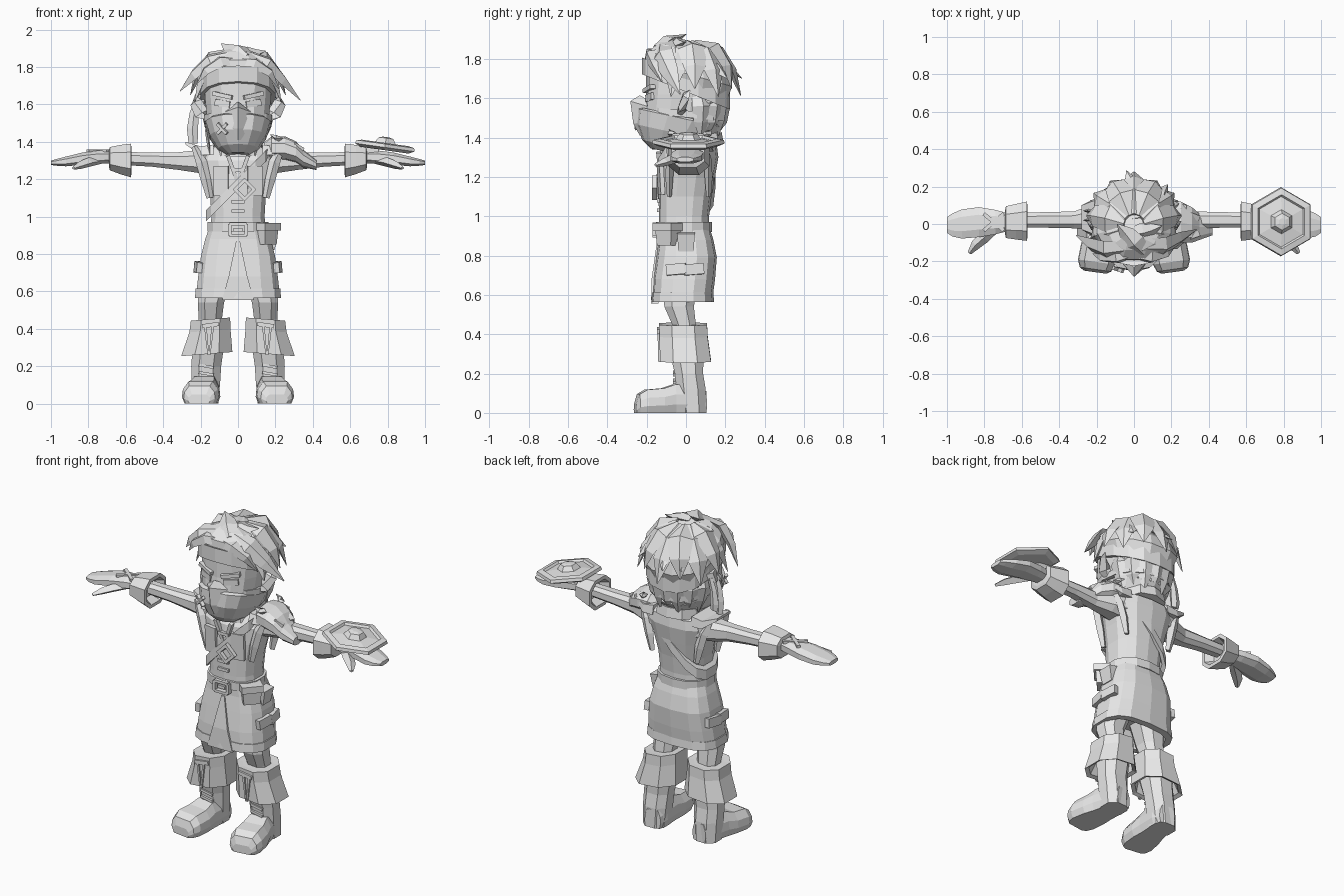
import bpy, bmesh, math
from mathutils import Vector

grey = bpy.data.materials.new("plain grey")
grey.diffuse_color = (0.8, 0.8, 0.8, 1)


def make(name, verts, faces, loc=(0, 0, 0), rot=(0, 0, 0)):
    me = bpy.data.meshes.new(name)
    me.from_pydata([tuple(v) for v in verts], [], faces)
    bm = bmesh.new()
    bm.from_mesh(me)
    bmesh.ops.recalc_face_normals(bm, faces=bm.faces)
    bm.to_mesh(me)
    bm.free()
    me.materials.append(grey)
    ob = bpy.data.objects.new(name, me)
    bpy.context.collection.objects.link(ob)
    ob.location = loc
    ob.rotation_euler = [math.radians(a) for a in rot]
    return ob


def loft(name, rings, closed=False, **kw):
    n, m = len(rings[0]), len(rings)
    faces = [(i * n + j, i * n + (j + 1) % n, (i + 1) % m * n + (j + 1) % n, (i + 1) % m * n + j)
             for i in range(m if closed else m - 1) for j in range(n)]
    if not closed:
        faces += [tuple(range(n)), tuple(range((m - 1) * n, m * n))]
    return make(name, [v for r in rings for v in r], faces, **kw)


def oval(n, rx, ry, power=1.0, phase=None):
    """Rounded cross-section; without a phase its flats touch rx and ry."""
    k = 1 if phase is not None else 1 / math.cos(math.pi / n) ** power
    phase = math.pi / n if phase is None else phase
    bend = lambda c: k * math.copysign(abs(c) ** power, c)
    return [(rx * bend(math.cos(a)), ry * bend(math.sin(a)))
            for a in (phase + 2 * math.pi * i / n for i in range(n))]


def tube_z(name, spec, n=12, power=0.85, tx=0, ty=0, phase=None, **kw):
    """Upright form: rows of z, cx, cy, rx, ry; tx and ty tilt each ring."""
    return loft(name, [[(cx + a, cy + b, z + tx * a + ty * b) for a, b in oval(n, rx, ry, power, phase)]
                       for z, cx, cy, rx, ry in spec], **kw)


def tube_x(name, spec, n=8, **kw):
    """Sideways form: rows of x, cy, cz, ry, rz."""
    return loft(name, [[(x, cy + a, cz + b) for a, b in oval(n, ry, rz, 0.8)]
                       for x, cy, cz, ry, rz in spec], **kw)


def band(name, z, h, rx, ry, cx=0, cy=0, t=0.02, flare=0, n=14, **kw):
    return tube_z(name, [(z - h / 2, cx, cy, rx + flare, ry + flare), (z + h / 2, cx, cy, rx, ry),
                         (z + h / 2, cx, cy, rx - t, ry - t), (z - h / 2, cx, cy, rx - t, ry - t)],
                  n, closed=True, **kw)


def box(name, loc, size, rot=(0, 0, 0), taper=1.0):
    x, y, z = [d / 2 for d in size]
    rings = [[(-x * k, -y * k, h), (x * k, -y * k, h), (x * k, y * k, h), (-x * k, y * k, h)]
             for h, k in ((-z, taper), (z, 1))]
    return loft(name, rings, loc=loc, rot=rot)


def lock(name, pts, width, thick, centre=(0, 0.02, 1.65), shape=(0.75, 1, 0.75, 0.04)):
    """Flat strand along four points, lying against the given centre."""
    pts = [Vector(p) for p in pts]
    rings = []
    for i, p in enumerate(pts):
        d = (pts[min(i + 1, 3)] - pts[max(i - 1, 0)]).normalized()
        side = d.cross(p - Vector(centre)).normalized()
        up, k = side.cross(d), shape[i]
        rings.append([p + side * width * k, p + up * thick * k, p - side * width * k, p - up * thick * k])
    return loft(name, rings)


# Head, face and mask
tube_z("neck", [(1.26, 0, .02, .07, .07), (1.42, 0, .01, .07, .07)], 8)
tube_z("head", [(1.34, 0, -.10, .06, .07), (1.38, 0, -.08, .105, .12), (1.45, 0, -.05, .145, .17),
                (1.53, 0, -.03, .165, .18), (1.62, 0, -.02, .175, .18), (1.72, 0, 0, .18, .20),
                (1.80, 0, .01, .165, .185), (1.86, 0, .02, .10, .12)], 14)
tube_z("face_mask", [(1.33, 0, -.11, .06, .07), (1.36, 0, -.095, .105, .125), (1.425, 0, -.06, .15, .19),
                     (1.50, 0, -.03, .173, .215), (1.51, 0, -.03, .16, .195)], 14, ty=-.22)
loft("mask_nose", [[(-.08, -.20, 1.41), (.08, -.20, 1.41), (0, -.235, 1.41)],
                   [(-.085, -.21, 1.48), (.085, -.21, 1.48), (0, -.268, 1.47)],
                   [(-.07, -.20, 1.56), (.07, -.20, 1.56), (0, -.283, 1.585)],
                   [(-.03, -.19, 1.59), (.03, -.19, 1.59), (0, -.235, 1.615)]])
for a in (45, -45):
    box("mask_patch", (-.085, -.243, 1.47), (.075, .02, .016), (8, a, -18))
for s in (-1, 1):
    box("eye", (s * .082, -.183, 1.605), (.085, .02, .035), (0, s * -8, s * 20))
    box("eyebrow", (s * .082, -.188, 1.648), (.11, .03, .022), (0, s * -12, s * 20))
    lock("ear", [(s * .165, -.02, 1.52), (s * .195, -.02, 1.55), (s * .225, .0, 1.61), (s * .225, .02, 1.64)],
         .04, .02, (0, 0, 1.2), (.7, 1, .9, .1))
band("headband", 1.675, .085, .20, .22, t=.03, ty=-.4)
band("mask_tie", 1.52, .035, .183, .20, t=.03, ty=-.1)
box("headband_knot", (-.21, .04, 1.62), (.04, .06, .06), (0, 20, 20))
for y, z in ((.02, 1.39), (.07, 1.43)):
    lock("headband_tail", [(-.215, y, 1.62), (-.235, y, 1.55), (-.243, y, 1.47), (-.24, y, z)], .03, .012,
         (-.22, 1, 1.5), (.6, .8, 1, .8))
lock("mask_knot_tail", [(-.13, -.02, 1.50), (-.165, -.05, 1.46), (-.16, -.07, 1.40), (-.15, -.09, 1.33)], .03, .012)
band("neck_scarf", 1.375, .06, .125, .145, cy=.03, t=.04, flare=.01, n=10, ty=.15)

# Hair
tube_z("hair_cap", [(1.65, 0, .02, .185, .19), (1.72, 0, .02, .21, .215), (1.78, 0, .015, .195, .205),
                    (1.84, 0, .01, .14, .15), (1.88, -.01, -.01, .06, .08)], 12, ty=-.28)
tube_z("back_hair", [(1.40, 0, .08, .08, .06), (1.47, 0, .07, .13, .10), (1.58, 0, .07, .17, .135),
                     (1.68, 0, .06, .18, .15)], 10)
for i in range(9):          # swept strands round the crown
    a = math.radians(-25 + 28.75 * i)
    c, s, k = math.cos(a), math.sin(a), .02 * (i % 2)
    lock("crown_strand", [(.05 * c, .05 * s, 1.875), (.14 * c, .02 + .15 * s, 1.835 + k),
                          (.215 * c, .03 + .205 * s, 1.74 + k), (.255 * c, .03 + (.25 - k) * s, 1.61 + 2 * k)],
         .075, .03)
for i in range(7):          # nape strands
    a = math.radians(15 + 25 * i)
    c, s, k = math.cos(a), math.sin(a), .04 * (i % 2)
    lock("nape_strand", [(.16 * c, .03 + .16 * s, 1.62), (.18 * c, .04 + .16 * s, 1.56),
                         (.165 * c, .04 + .15 * s, 1.48), (.14 * c, .04 + .13 * s, 1.39 + k)], .055, .025)
for pts, w in (
        ([(-.05, -.13, 1.86), (-.15, -.14, 1.835), (-.235, -.11, 1.76), (-.31, -.06, 1.67)], .06),
        ([(.06, -.12, 1.86), (.16, -.12, 1.82), (.24, -.08, 1.73), (.335, -.03, 1.62)], .06),
        ([(-.02, -.16, 1.83), (-.09, -.18, 1.83), (-.17, -.18, 1.78), (-.22, -.16, 1.71)], .04),
        ([(.0, -.16, 1.83), (.09, -.18, 1.82), (.17, -.16, 1.77), (.22, -.12, 1.68)], .04),
        ([(.05, -.15, 1.85), (0, -.10, 1.89), (-.04, -.05, 1.90), (-.09, .0, 1.925)], .06),
        ([(.0, -.05, 1.875), (.05, -.04, 1.88), (.09, -.03, 1.875), (.15, -.01, 1.885)], .05),
        ([(.04, .03, 1.86), (.03, .12, 1.83), (.0, .20, 1.77), (-.04, .285, 1.70)], .07),
        ([(-.06, .03, 1.85), (-.09, .11, 1.82), (-.10, .17, 1.77), (-.13, .23, 1.70)], .06),
        ([(.1, .03, 1.84), (.13, .10, 1.80), (.15, .16, 1.75), (.18, .21, 1.70)], .06)):
    lock("hair_tuft", pts, w, .03)

# Torso and vest
tube_z("torso", [(.92, 0, -.01, .15, .125), (1.0, 0, -.01, .142, .125), (1.1, 0, -.005, .148, .132),
                 (1.2, 0, .005, .168, .14), (1.3, 0, .02, .195, .142), (1.355, 0, .035, .175, .12),
                 (1.395, 0, .02, .09, .085)], 14, .75)
for s in (-1, 1):
    box("chest_pocket", (s * .09, -.128, 1.19), (.08, .022, .16), (3, 0, s * 10))
    box("vest_edge", (s * .03, -.132, 1.26), (.02, .025, .14), (6, s * 20, 0))
    loft("vest_shoulder", [[(s * .13, -.09, 1.33), (s * .13, .14, 1.33), (s * .13, .13, 1.385), (s * .13, -.07, 1.385)],
                           [(s * .20, -.08, 1.33), (s * .20, .14, 1.33), (s * .20, .13, 1.375), (s * .20, -.06, 1.375)],
                           [(s * .28, -.03, 1.385), (s * .28, .10, 1.385), (s * .28, .10, 1.40), (s * .28, -.03, 1.40)]])
    for y in (-.085, .115):
        lock("armhole_edge", [(s * .15, y, 1.10), (s * .17, y, 1.2), (s * .195, y * .95, 1.29),
                              (s * .235, y * .8, 1.375)], .02, .03, (0, y, 1.2), (.6, 1, 1, .5))
for z in (1.03, 1.08, 1.25):
    box("vest_clasp", (0, -.138, z), (.07, .02, .018))
band("shoulder_strap", 1.175, .06, .17, .147, t=.02, tx=1.0, power=.75)
for a, i, j in ((45, 1, 1), (45, -1, -1), (-45, -1, 1), (-45, 1, -1)):
    box("strap_buckle", (.035 + i * .025, -.16, 1.145 + j * .025), (.085, .025, .018), (0, a, 0))

# Belt, pouches and tunic skirt
band("belt", .945, .05, .162, .14, cy=-.01, t=.03)
for s in (-1, 1):
    box("buckle_side", (s * .045, -.155, .93), (.018, .03, .06))
    box("buckle_bar", (0, -.155, .93 + s * .03), (.09, .03, .016))
box("buckle_pin", (0, -.155, .93), (.05, .02, .018))
box("belt_pouch", (.150, -.09, .895), (.11, .08, .09), (0, 0, 48), .85)
box("pouch_flap", (.152, -.092, .945), (.125, .095, .04), (0, 0, 48))
box("side_pouch", (.175, .0, .87), (.065, .09, .09), (0, 8, 0), .85)
tube_z("tunic_skirt", [(.95, 0, -.01, .15, .125), (.88, 0, 0, .175, .137), (.79, 0, .002, .198, .152),
                       (.68, 0, -.01, .213, .155), (.565, 0, -.02, .225, .15), (.565, 0, -.02, .20, .12),
                       (.66, 0, -.01, .17, .11)], 14, .7)
band("skirt_hem", .59, .05, .226, .154, cy=-.018, t=.025, flare=.004, power=.7)
loft("front_flap", [[(-.085, -.177, .555), (.085, -.177, .555), (.085, -.14, .555), (-.085, -.14, .555)],
                    [(-.05, -.175, .68), (.05, -.175, .68), (.05, -.14, .68), (-.05, -.14, .68)],
                    [(-.01, -.148, .87), (.01, -.148, .87), (.01, -.11, .87), (-.01, -.11, .87)]])

# Limbs, one pass per side
for s in (-1, 1):
    for y, turn in ((-.05, s * -9), (.04, s * 9)):
        box("pocket_flap", (s * .213, y, .73), (.03, .10, .055), (5, s * -5, turn))
    # Leg and boot
    tube_z("leg", [(.30, s * .15, 0, .06, .06), (.45, s * .148, -.01, .062, .06),
                   (.54, s * .145, -.035, .07, .075), (.66, s * .12, -.03, .09, .09)], 8)
    tube_z("boot_shaft", [(.0, s * .175, .035, .07, .068), (.12, s * .172, .025, .077, .075),
                          (.2, s * .17, .015, .08, .072), (.34, s * .155, 0, .085, .09)], 8)
    tube_z("boot_cuff", [(.45, s * .147, -.015, .075, .09), (.452, s * .147, -.015, .105, .122),
                         (.39, s * .15, -.012, .11, .122), (.265, s * .167, -.003, .137, .13),
                         (.275, s * .167, -.003, .115, .11), (.38, s * .15, 0, .08, .085)], 8, tx=s * -.08)
    rings = []
    for y, w, h in ((.10, .05, .11), (.05, .07, .14), (-.06, .082, .145), (-.12, .095, .125),
                    (-.205, .10, .118), (-.245, .085, .095), (-.26, .06, .05)):
        rings.append([(-w * .85, y, 0), (-w, y, h * .3), (-w * .95, y, h * .65), (-w * .65, y, h),
                      (w * .65, y, h), (w * .95, y, h * .65), (w, y, h * .3), (w * .85, y, 0)])
    loft("boot_foot", rings, loc=(s * .172, 0, 0), rot=(0, 0, s * 8))
    box("boot_knot", (s * .147, -.135, .42), (.09, .025, .022), (0, s * 8, 0))
    for a in (-6, 6):
        box("boot_lace", (s * .155 + a * .002, -.135, .34), (.014, .02, .16), (0, a, 0), .6)
    for z in (.16, .20):
        box("boot_strap", (s * .17, -.057, z), (.08, .02, .015), (0, 10, 0))
    # Arm, wrist cuff and hand
    tube_x("arm", [(s * .13, .035, 1.295, .09, .07), (s * .22, .035, 1.295, .07, .06),
                   (s * .32, .022, 1.297, .045, .047), (s * .46, .022, 1.305, .042, .038),
                   (s * .60, .02, 1.31, .04, .035)])
    tube_x("wrist_cuff", [(s * .62, .015, 1.305, .06, .05), (s * .57, .015, 1.30, .085, .07),
                          (s * .572, .015, 1.30, .105, .09), (s * .63, .012, 1.305, .095, .078),
                          (s * .685, .01, 1.31, .085, .062), (s * .69, .01, 1.31, .06, .045)])
    tube_x("hand", [(s * .66, .01, 1.32, .045, .033), (s * .74, .01, 1.318, .065, .036),
                    (s * .83, .01, 1.31, .08, .033), (s * .92, .0, 1.295, .078, .026),
                    (s * .97, -.005, 1.29, .062, .018), (s * 1.0, -.005, 1.288, .042, .012)])
    lock("thumb", [(s * .74, -.02, 1.30), (s * .80, -.07, 1.29), (s * .845, -.11, 1.275),
                   (s * .88, -.155, 1.26)], .032, .025, (s * .8, -.05, 1.0), (.8, 1, .85, .35))

# Wrap cross on the bare hand
for a in (40, -40):
    box("hand_wrap", (-.75, .01, 1.352), (.14, .02, .015), (0, 0, a))

# Hexagonal arm shield
tube_z("arm_shield", [(-.015, 0, 0, .15, .15), (0, 0, 0, .185, .185), (.018, 0, 0, .18, .18),
                      (.024, 0, 0, .145, .145), (.012, 0, 0, .135, .135), (.022, 0, 0, .065, .065),
                      (.05, 0, 0, .045, .045), (.056, 0, 0, .02, .02)], 6, 1, phase=math.pi / 2,
       loc=(.785, .012, 1.37), rot=(0, 8, 0))
box("shield_mount", (.70, .012, 1.36), (.10, .10, .04))

# Beast-skull shoulder guard
tube_x("shoulder_guard", [(.14, .03, 1.35, .06, .045), (.18, .02, 1.365, .10, .062), (.25, .01, 1.365, .11, .062),
                          (.31, -.005, 1.345, .095, .055), (.35, -.015, 1.31, .07, .045),
                          (.42, -.015, 1.275, .045, .025)], 10)
for y in (-1, 1):
    lock("guard_horn", [(.21, .02 + y * .06, 1.40), (.22, .02 + y * .085, 1.415), (.20, .02 + y * .10, 1.425),
                        (.17, .02 + y * .105, 1.44)], .022, .018, (.25, 0, 1.3))
    box("guard_brow", (.32, y * .05 - .01, 1.37), (.06, .03, .025), (0, 30, y * -20))
